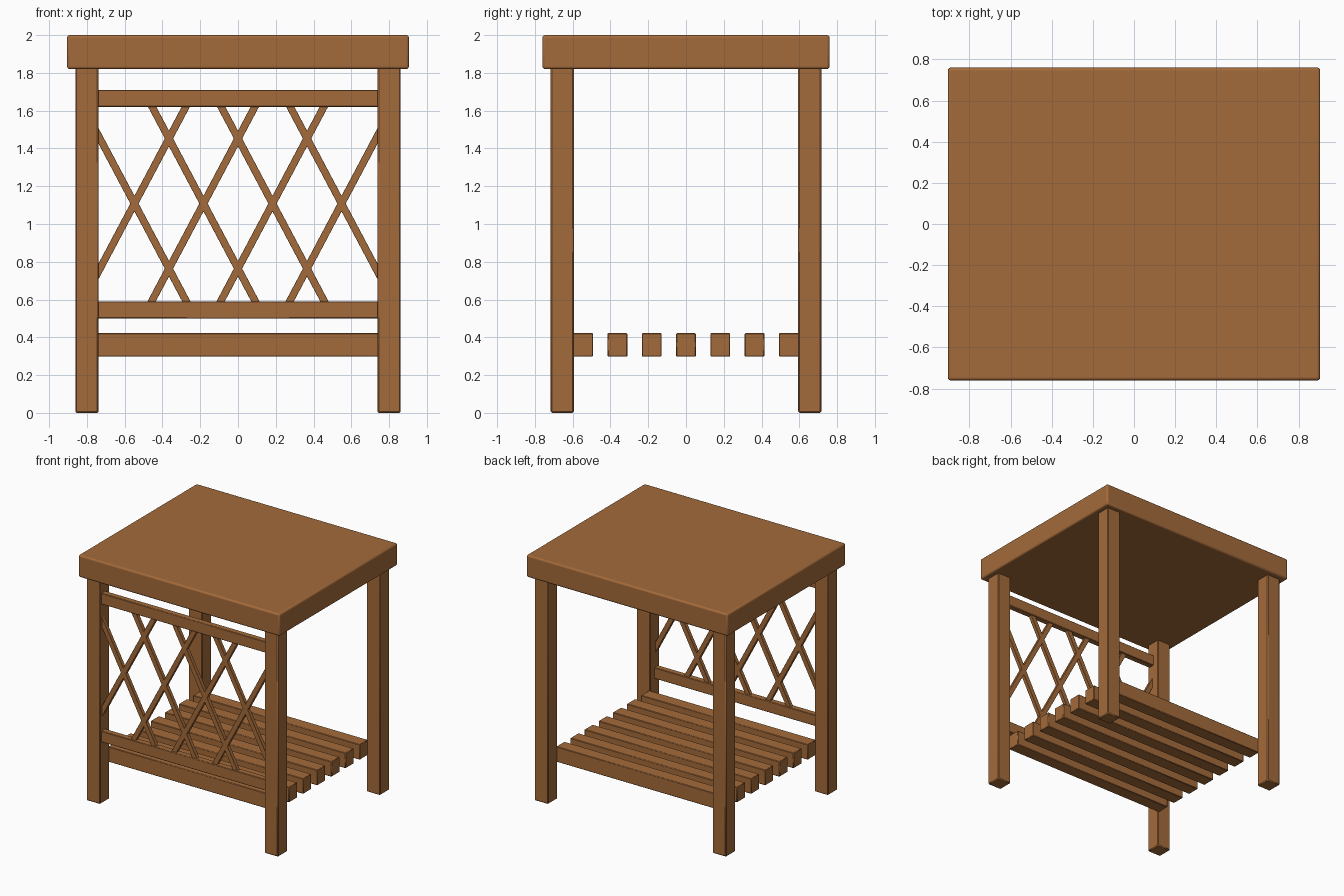
import bpy
import math

cube = bpy.data.objects.get("Cube")
if cube:
    bpy.data.objects.remove(cube, do_unlink=True)

wood = bpy.data.materials.new("warm wood")
wood.use_nodes = True
colour = (0.37, 0.146, 0.043, 1)
wood.diffuse_color = colour
wood.node_tree.nodes["Principled BSDF"].inputs["Base Color"].default_value = colour


def beam(name, centre, size, bevel=0.004, tilt=0, segments=1):
    """A bevelled box, optionally tilted in the front plane."""
    bpy.ops.mesh.primitive_cube_add(size=1, location=centre, rotation=(0, tilt, 0))
    ob = bpy.context.object
    ob.name = name
    ob.scale = size
    bpy.ops.object.transform_apply(location=False, rotation=False, scale=True)
    ob.data.materials.append(wood)
    mod = ob.modifiers.new("soft edges", 'BEVEL')
    mod.width = bevel
    mod.segments = segments
    bpy.ops.object.shade_smooth_by_angle(angle=math.radians(30))
    return ob


# Thick table top
beam("table_top", (0, 0, 1.91), (1.81, 1.52, 0.18), 0.014, segments=3)

# Four legs
for side, x in (("left", 0.8), ("right", -0.8)):
    for end, y in (("front", -0.655), ("back", 0.655)):
        beam(f"{end}_{side}_leg", (x, y, 0.915), (0.123, 0.123, 1.83), 0.007)

# Shelf slats
for i in range(7):
    beam(f"shelf_slat_{i + 1}", (0, (i - 3) * 0.1815, 0.36), (1.5, 0.105, 0.124))

# Front rails holding the lattice
panel_y = -0.675
low, high = 0.545, 1.665
for name, z in (("lower_rail", low), ("upper_rail", high)):
    beam(name, (0, panel_y, z), (1.5, 0.05, 0.09))

# Diagonal lattice bars, ended inside the rails or legs
middle, slope, edge = 1.108, 1.885, 0.77
for i in range(4):
    c = (i - 1.5) * 0.3655
    for tag, s in (("rising", slope), ("falling", -slope)):
        xs = sorted(c + (z - middle) / s for z in (low, high))
        x0, x1 = max(xs[0], -edge), min(xs[1], edge)
        centre = ((x0 + x1) / 2, panel_y, middle + s * ((x0 + x1) / 2 - c))
        length = (x1 - x0) * math.hypot(1, s)
        beam(f"{tag}_lattice_bar_{i + 1}", centre, (length, 0.03, 0.039),
             0.001, tilt=-math.atan(s))
